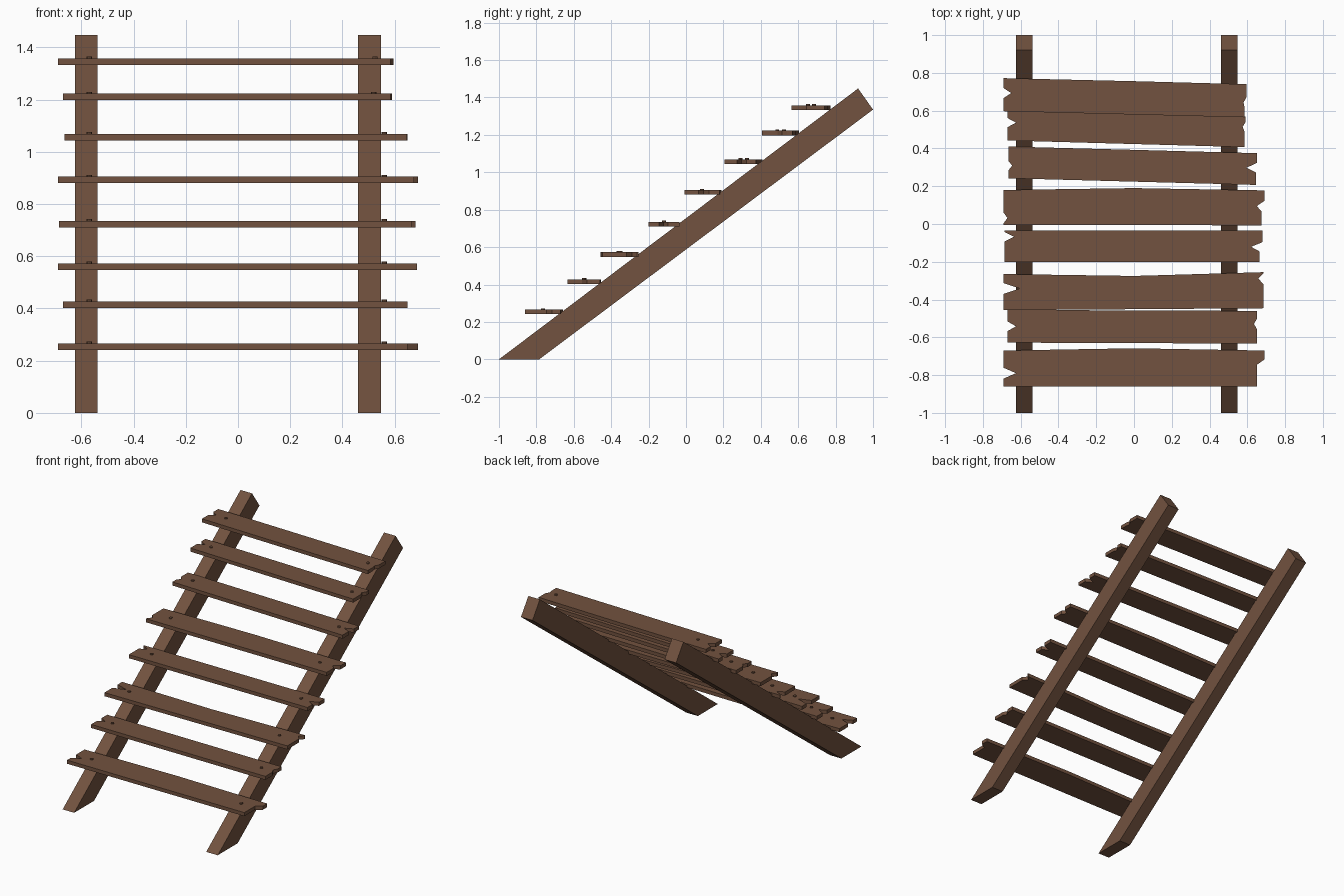
import bpy, bmesh
from mathutils import Matrix

if "Cube" in bpy.data.objects:
    bpy.data.objects.remove(bpy.data.objects["Cube"])

wood = bpy.data.materials.new("brown wood")
wood.diffuse_color = (0.168, 0.085, 0.050, 1)
wood.use_nodes = True
wood.node_tree.nodes["Principled BSDF"].inputs["Base Color"].default_value = wood.diffuse_color
THICK = 0.0245


def make_object(name, bm):
    bmesh.ops.recalc_face_normals(bm, faces=bm.faces)
    me = bpy.data.meshes.new(name)
    bm.to_mesh(me)
    bm.free()
    me.materials.append(wood)
    ob = bpy.data.objects.new(name, me)
    bpy.context.collection.objects.link(ob)


def prism(name, points, offset):
    """Extrude a closed outline of 3D points along an offset."""
    bm = bmesh.new()
    face = bm.faces.new([bm.verts.new(p) for p in points])
    ext = bmesh.ops.extrude_face_region(bm, geom=[face], use_keep_orig=True)
    bmesh.ops.translate(bm, vec=offset,
                        verts=[g for g in ext["geom"] if isinstance(g, bmesh.types.BMVert)])
    make_object(name, bm)


def broken_end(x, y, width, notch, depth, inset=0.0):
    """Splintered plank end from back to front, with one V notch."""
    side = 1 if x > 0 else -1
    profile = [(0, 0), (max(notch - 0.15, 0.04), 0), (notch, depth),
               (min(notch + 0.15, 0.96), inset), (1, inset)]
    return [(x - side * d, y - f * width) for f, d in profile]


# Sloping side beams
beam = [(-1, 0), (-0.785, 0), (1, 1.335), (0.92, 1.448)]
for side, x in (("left", -0.625), ("right", 0.46)):
    prism(side + "_beam", [(x, y, z) for y, z in beam], (0.087, 0, 0))

# Treads: height, width, left end (x, back y, notch, depth),
# right end (x, back y, notch, depth, front inset)
treads = [
    (0.241, 0.190, (-.69, -.67, .63, .065), (.69, -.67, .40, .040, .04)),
    (0.402, 0.173, (-.67, -.455, .50, .045), (.65, -.46, .40, .015, 0)),
    (0.548, 0.191, (-.69, -.265, .40, .085), (.685, -.255, .18, .027, 0)),
    (0.711, 0.165, (-.685, -.035, .20, .050), (.68, -.035, .52, .060, .015)),
    (0.880, 0.185, (-.69, .18, .80, .020), (.69, .178, .45, .040, .015)),
    (1.044, 0.168, (-.665, .41, .60, .020), (.65, .375, .46, .055, .005)),
    (1.198, 0.163, (-.67, .605, .42, .045), (.59, .57, .34, .015, .005)),
    (1.333, 0.175, (-.69, .772, .45, .040), (.595, .74, .55, .015, .01)),
]
bow = {1: 0.012, 3: -0.015, 5: 0.011}  # bend of the back edge

for i, (z, width, left, right) in enumerate(treads, 1):
    # Splintered tread plank
    l_end = broken_end(left[0], left[1], width, *left[2:])
    r_end = broken_end(right[0], right[1], width, *right[2:])
    back_y = (left[1] + right[1]) / 2 + bow.get(i, 0)
    outline = [(0, back_y)] + r_end + l_end[::-1]
    prism(f"tread_plank_{i}", [(x, y, z) for x, y in outline], (0, 0, THICK))

    # Nail heads, one near each end on the plank's centre line
    bm = bmesh.new()
    for x, y in ((-0.57, left[1]), (min(0.56, right[0] - 0.07), right[1])):
        bmesh.ops.create_cone(bm, cap_ends=True, segments=8, radius1=0.01, radius2=0.01, depth=0.014,
                              matrix=Matrix.Translation((x, y - width / 2, z + THICK)))
    make_object(f"nail_heads_{i}", bm)
